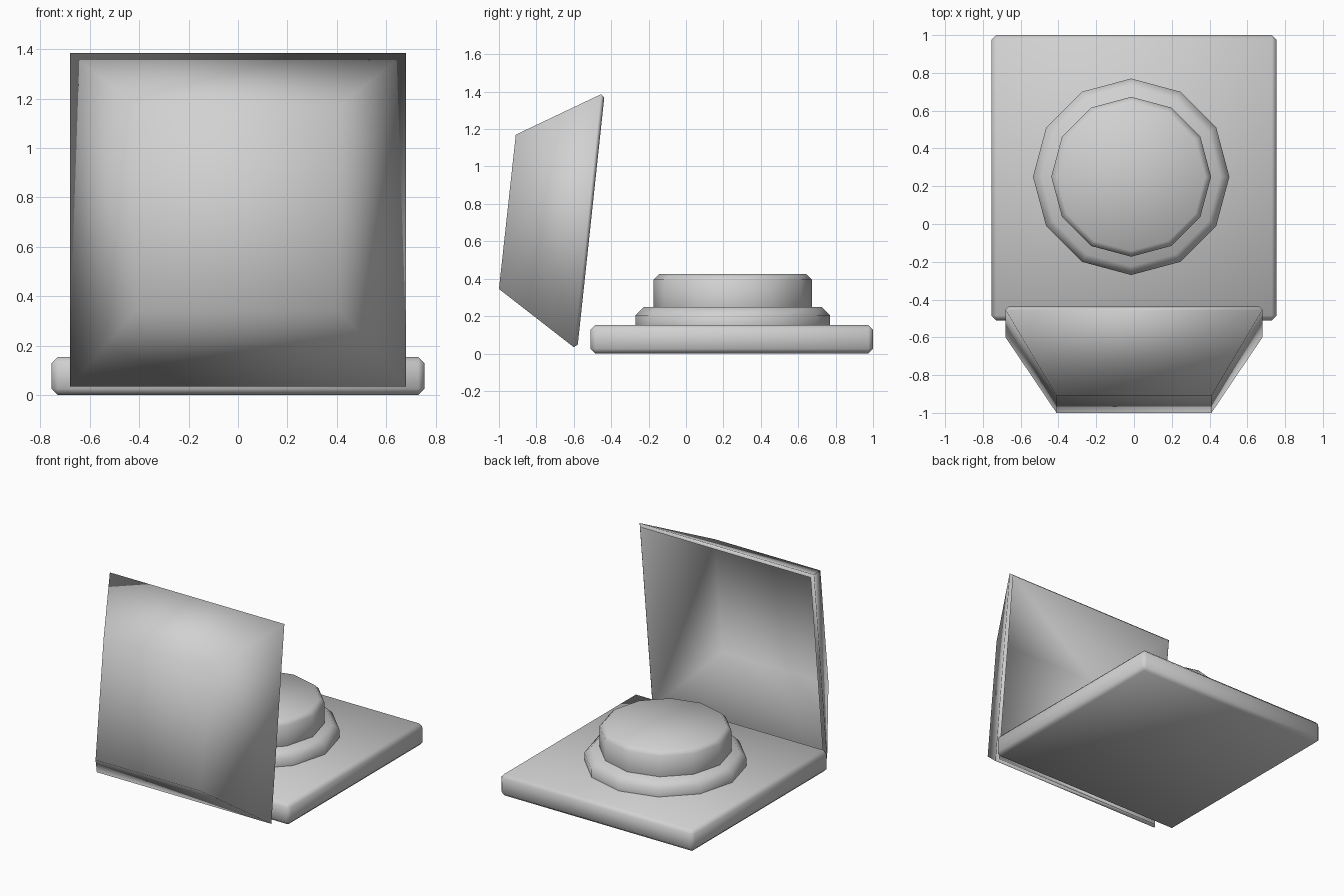
import bpy, bmesh

default = bpy.data.objects.get("Cube")
if default:
    bpy.data.objects.remove(default, do_unlink=True)

# Single light grey for every part
grey = bpy.data.materials.new("light_grey")
grey.use_nodes = True
colour = (0.64, 0.64, 0.64, 1)
grey.diffuse_color = colour
grey.node_tree.nodes["Principled BSDF"].inputs["Base Color"].default_value = colour


def finish(name, bm, location=(0, 0, 0)):
    """Turn a bmesh into a fully smooth-shaded object."""
    bmesh.ops.recalc_face_normals(bm, faces=bm.faces)
    mesh = bpy.data.meshes.new(name)
    bm.to_mesh(mesh)
    bm.free()
    mesh.materials.append(grey)
    mesh.polygons.foreach_set("use_smooth", [True] * len(mesh.polygons))
    obj = bpy.data.objects.new(name, mesh)
    obj.location = location
    bpy.context.collection.objects.link(obj)
    return obj


def chamfer(obj, width):
    mod = obj.modifiers.new("chamfer", "BEVEL")
    mod.width = width
    mod.segments = 1
    mod.limit_method = "ANGLE"
    mod.angle_limit = 0.8


def disc(name, radius, bottom, top, width):
    """Twelve-sided chamfered cylinder on the button axis."""
    bm = bmesh.new()
    bmesh.ops.create_cone(bm, cap_ends=True, segments=12, radius1=radius,
                          radius2=radius, depth=top - bottom)
    obj = finish(name, bm, (-0.015, 0.25, (bottom + top) / 2))
    chamfer(obj, width)


# Square base plate
bm = bmesh.new()
bmesh.ops.create_cube(bm, size=1)
bmesh.ops.scale(bm, vec=(1.51, 1.51, 0.153), verts=bm.verts)
base = finish("base_plate", bm, (0, 0.245, 0.0765))
chamfer(base, 0.025)

# Collar and push button
disc("button_collar", 0.52, 0.06, 0.25, 0.045)
disc("push_button", 0.423, 0.15, 0.425, 0.03)

# Open protective cover: tapered box without its rear face
bm = bmesh.new()


def loop(half_width, upper, lower):
    corners = [(-half_width, *lower), (half_width, *lower),
               (half_width, *upper), (-half_width, *upper)]
    return [bm.verts.new(c) for c in corners]


rim = loop(0.68, (-0.455, 1.386), (-0.60, 0.034))
front = loop(0.41, (-0.91, 1.17), (-1.0, 0.345))
bm.faces.new(front)
for i in range(4):
    j = (i + 1) % 4
    bm.faces.new((rim[i], rim[j], front[j], front[i]))
cover = finish("hinged_cover", bm)
# make sure the shell thickens inwards
if cover.data.polygons[0].normal.y > 0:
    cover.data.flip_normals()
shell = cover.modifiers.new("wall", "SOLIDIFY")
shell.thickness = 0.03
shell.offset = -1
